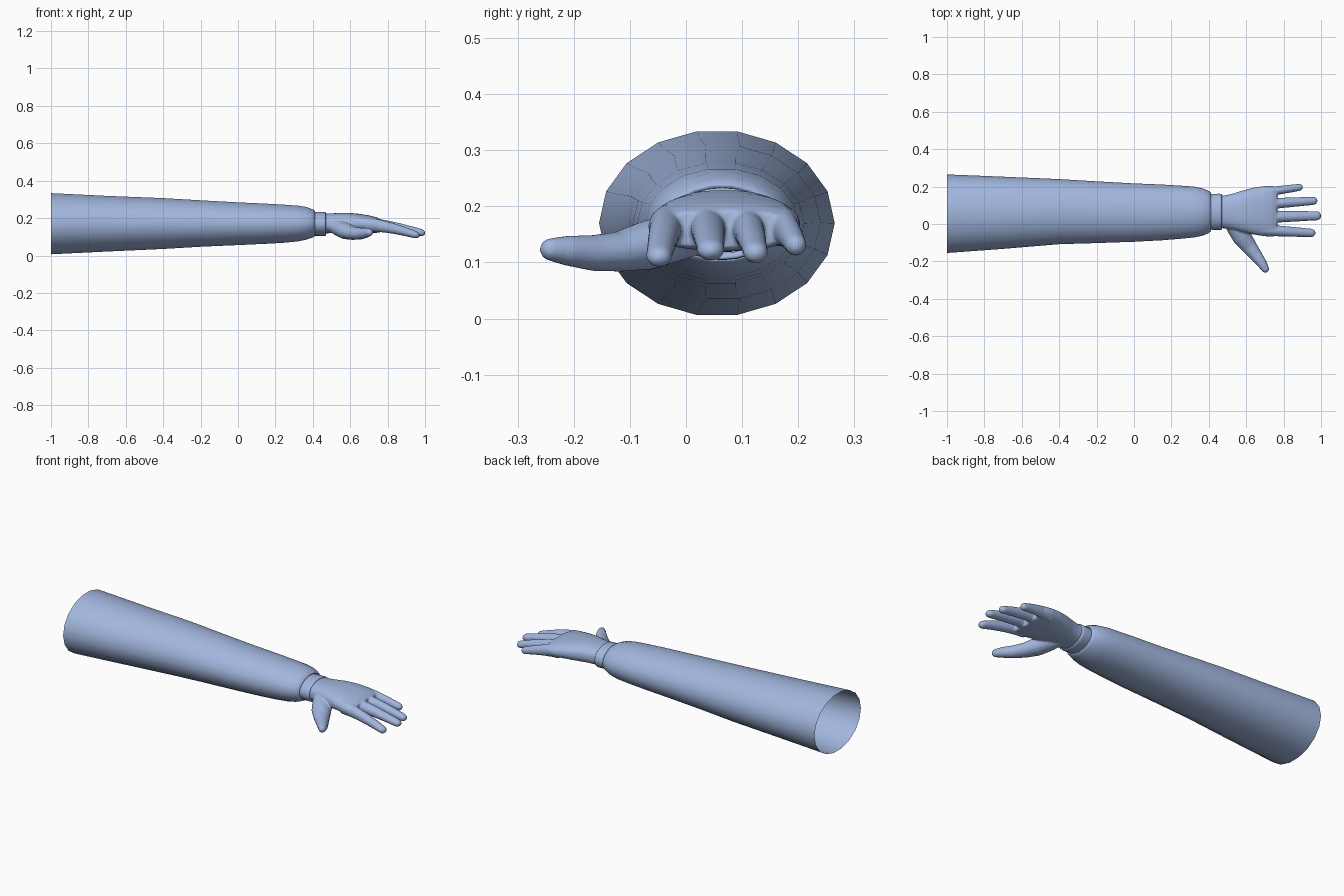
import bpy, bmesh, math
from mathutils import Vector

if "Cube" in bpy.data.objects:
    bpy.data.objects.remove(bpy.data.objects["Cube"])

mat = bpy.data.materials.new("soft blue")
mat.diffuse_color = (0.36, 0.47, 0.73, 1)
mat.use_nodes = True
mat.node_tree.nodes["Principled BSDF"].inputs["Base Color"].default_value = mat.diffuse_color


def loft(name, rows, n=20, power=2.0, straight=True, capped=True):
    """Skin oval rings; each row is x, y, z, half width, half height."""
    bm = bmesh.new()
    cs = [Vector(r[:3]) for r in rows]
    rings = []
    for i, r in enumerate(rows):
        t = Vector((1, 0, 0))
        if not straight:
            t = (cs[min(i + 1, len(cs) - 1)] - cs[max(i - 1, 0)]).normalized()
        side = Vector((0, 0, 1)).cross(t).normalized()
        up = t.cross(side)
        ring = []
        for k in range(n):
            a = 2 * math.pi * k / n
            c, s = math.cos(a), math.sin(a)
            u = math.copysign(abs(c) ** (2 / power), c)
            v = math.copysign(abs(s) ** (2 / power), s)
            ring.append(bm.verts.new(cs[i] + side * u * r[3] + up * v * r[4]))
        rings.append(ring)
    for p, q in zip(rings, rings[1:]):
        for k in range(n):
            j = (k + 1) % n
            bm.faces.new((p[k], p[j], q[j], q[k]))
    if capped:
        bm.faces.new(rings[0][::-1])
        bm.faces.new(rings[-1])
    bmesh.ops.recalc_face_normals(bm, faces=bm.faces)
    me = bpy.data.meshes.new(name)
    bm.to_mesh(me)
    bm.free()
    ob = bpy.data.objects.new(name, me)
    bpy.context.collection.objects.link(ob)
    me.materials.append(mat)
    for f in me.polygons:
        f.use_smooth = True
    return ob


def tube(name, pts):
    """Round-ended limb: the last point gets extra shrinking rings."""
    rows = list(pts)
    e, f = Vector(pts[-1][:3]), Vector(pts[-2][:3])
    d = (e - f).normalized()
    r = pts[-1][3]
    for deg in (30, 55, 75, 86):
        a = math.radians(deg)
        rows.append((*(e + d * r * math.sin(a)), r * math.cos(a), pts[-1][4] * math.cos(a)))
    return loft(name, rows, 16, straight=False)


# Sleeve: tapering open tube that rolls in at the wrist
loft("sleeve", [
    (-1.0, .055, .170, .210, .166), (-.7, .060, .170, .193, .151),
    (-.4, .066, .171, .174, .138), (-.2, .063, .171, .165, .126),
    (0, .061, .170, .156, .116), (.15, .062, .170, .149, .109),
    (.25, .063, .170, .142, .103), (.32, .064, .171, .136, .097),
    (.365, .064, .172, .127, .089), (.395, .064, .172, .115, .078),
    (.411, .065, .171, .104, .070), (.413, .065, .171, .098, .066),
    (.395, .065, .170, .092, .061)], 18, capped=False)

# Cuff
loft("cuff", [
    (.38, .065, .169, .093, .062), (.42, .065, .169, .096, .064),
    (.455, .065, .169, .097, .065), (.467, .065, .169, .096, .064),
    (.471, .065, .169, .091, .060), (.460, .065, .170, .084, .053)], 24, capped=False)

# Palm
hand = loft("hand", [
    (.44, .065, .171, .086, .053), (.49, .065, .172, .089, .053),
    (.53, .066, .174, .097, .053), (.58, .068, .175, .111, .054),
    (.64, .069, .173, .126, .051), (.70, .069, .168, .135, .047),
    (.74, .068, .163, .136, .042), (.765, .067, .159, .130, .034)], 28, 2.4)

# Fingers: root y, tip y, tip x, tip z
parts = []
for name, y0, y1, x1, z1, w in (
        ("index_finger", -.032, -.048, .968, .103, .029),
        ("middle_finger", .037, .044, .998, .114, .031),
        ("ring_finger", .106, .124, .978, .110, .028),
        ("little_finger", .168, .196, .900, .124, .024)):
    x0, z0 = .69, .166
    r = .8 * w
    xe, ze = x1 - r * .85, z1 + r * .35
    pts = []
    for i in range(6):
        t = i / 5
        pts.append((x0 + (xe - x0) * t, y0 + (y1 - y0) * t,
                    z0 + (ze - z0) * t ** 1.5,
                    w * (1.1 - .3 * t), .038 - .018 * t))
    parts.append(tube(name, pts))

# Thumb
parts.append(tube("thumb", [
    (.505, .040, .160, .035, .035), (.540, -.010, .148, .050, .044),
    (.578, -.070, .130, .052, .044), (.615, -.120, .119, .043, .036),
    (.652, -.168, .117, .034, .032), (.685, -.212, .121, .027, .027),
    (.702, -.240, .123, .021, .021)]))

# Blend palm, fingers and thumb into one smooth hand
with bpy.context.temp_override(active_object=hand, object=hand,
                               selected_objects=[hand] + parts,
                               selected_editable_objects=[hand] + parts):
    bpy.ops.object.join()
m = hand.modifiers.new("blend", 'REMESH')
m.mode = 'VOXEL'
m.voxel_size = .005
m.use_smooth_shade = True
m = hand.modifiers.new("soften", 'SMOOTH')
m.factor = .5
m.iterations = 6
